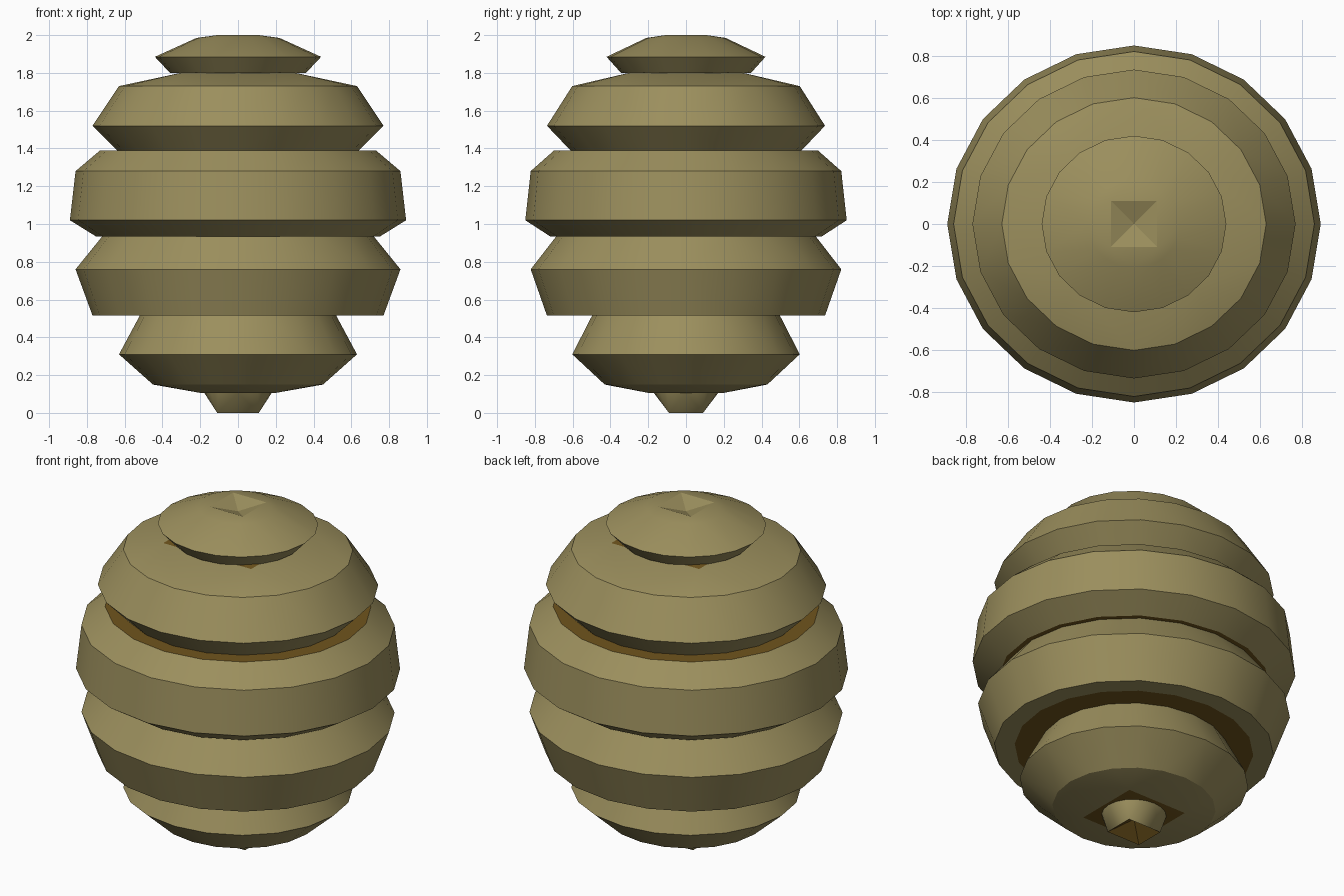
import bpy, bmesh, math
from mathutils import Vector

if "Cube" in bpy.data.objects:
    bpy.data.objects.remove(bpy.data.objects["Cube"])


def material(name, rgb):
    m = bpy.data.materials.new(name)
    m.diffuse_color = (*rgb, 1)
    m.use_nodes = True
    m.node_tree.nodes["Principled BSDF"].inputs["Base Color"].default_value = m.diffuse_color
    return m


OLIVE = material("olive_shell", (0.33, 0.275, 0.11))
GOLD = material("dark_gold", (0.16, 0.09, 0.012))
YS = 0.956   # body is slightly flattened front to back


def circle(r, z):
    return [(r * math.cos(math.tau * i / 20), YS * r * math.sin(math.tau * i / 20), z)
            for i in range(20)]


def square(r, z, ry=None):
    ry = ry or r
    return [(sx * r, sy * ry, z) for sx in (-1, 1) for sy in (-1, 1)]


def band(name, rings, gold="", remove="", dent="", inset=0, depth=0.04):
    """Convex band through stacked rings; gold/remove/dent list its 'top'/'bottom' ends."""
    bm = bmesh.new()
    for ring in rings:
        for p in ring:
            bm.verts.new(p)
    bmesh.ops.convex_hull(bm, input=bm.verts[:])
    bmesh.ops.dissolve_limit(bm, angle_limit=0.01, verts=bm.verts[:], edges=bm.edges[:])
    bmesh.ops.recalc_face_normals(bm, faces=bm.faces[:])
    ends = {"top": max(bm.faces, key=lambda f: f.normal.z),
            "bottom": min(bm.faces, key=lambda f: f.normal.z)}
    for end, face in ends.items():
        if end in gold:
            if inset:
                bmesh.ops.inset_region(bm, faces=[face], thickness=inset)
            face.material_index = 1
        if end in dent:
            mid = bmesh.ops.poke(bm, faces=[face])["verts"][0]
            mid.co.z += -depth if end == "top" else depth
        elif end in remove:
            bmesh.ops.delete(bm, geom=[face], context="FACES_ONLY")
    me = bpy.data.meshes.new(name)
    bm.to_mesh(me)
    bm.free()
    ob = bpy.data.objects.new(name, me)
    bpy.context.collection.objects.link(ob)
    me.materials.append(OLIVE)
    me.materials.append(GOLD)
    bpy.ops.object.select_all(action="DESELECT")
    ob.select_set(True)
    bpy.context.view_layer.objects.active = ob
    bpy.ops.object.shade_smooth_by_angle(angle=math.radians(22))


# Top cap with a shallow square dimple
band("top_cap", [circle(0.36, 1.80), circle(0.44, 1.885), circle(0.22, 1.985), square(0.11, 2.0)],
     remove="bottom", dent="top")
# Stacked body bands
band("upper_band", [circle(0.64, 1.39), circle(0.77, 1.52), circle(0.63, 1.73), square(0.29, 1.803)],
     gold="top", remove="bottom")
band("middle_band", [circle(0.75, 0.933), circle(0.89, 1.02), circle(0.86, 1.28), circle(0.73, 1.39)],
     gold="top bottom")
band("lower_band", [circle(0.77, 0.515), circle(0.86, 0.76), circle(0.72, 0.933)],
     gold="bottom", remove="top", inset=0.11)
band("bottom_band", [square(0.195, 0.105), circle(0.45, 0.15), circle(0.63, 0.31), circle(0.52, 0.515)],
     gold="bottom", remove="top")
# Small spout underneath with a square hollow mouth
band("bottom_nub", [square(0.11, 0.0, 0.09), circle(0.178, 0.105)],
     gold="bottom", remove="top", dent="bottom", depth=0.08)
